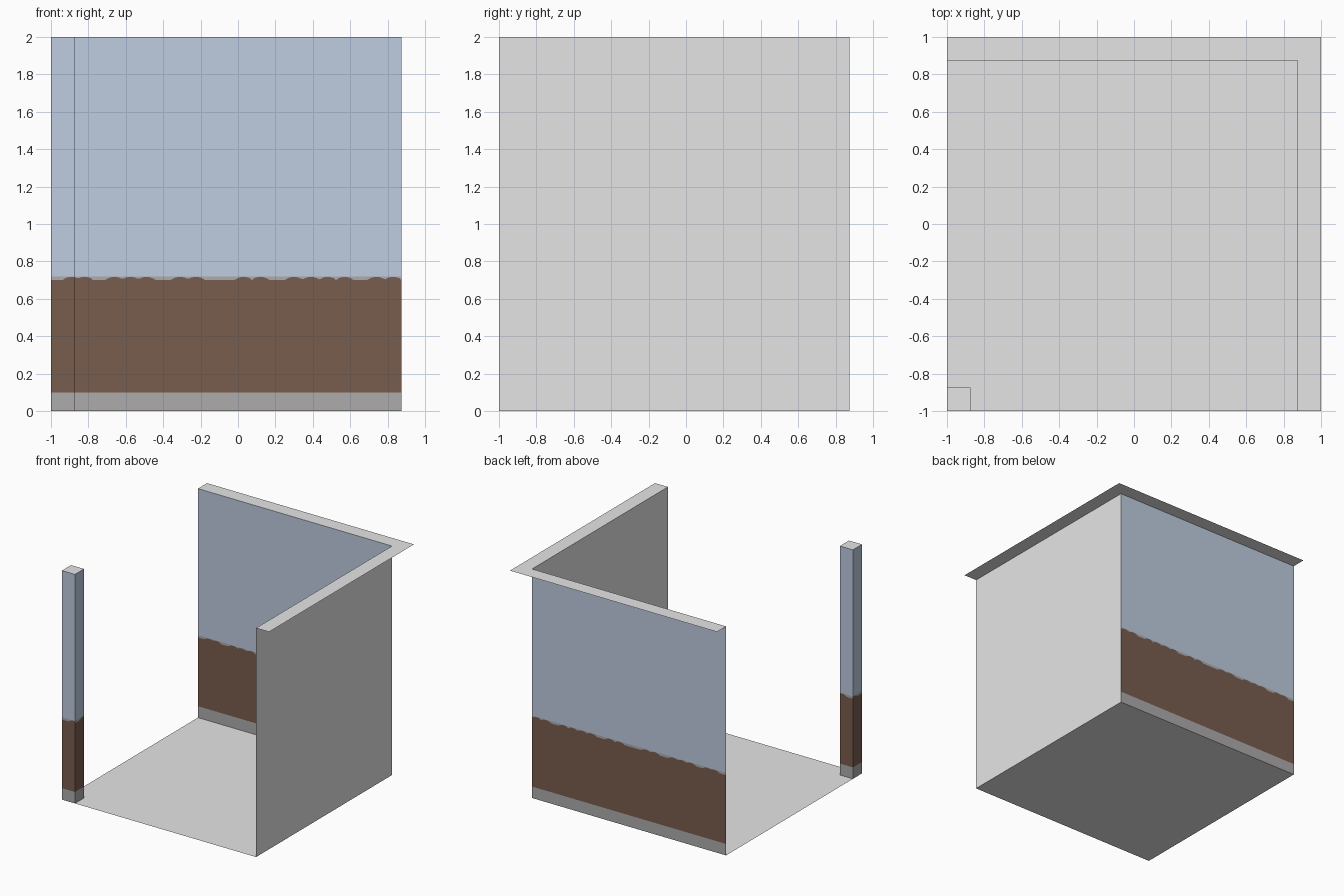
import bpy, bmesh

if "Cube" in bpy.data.objects:
    bpy.data.objects.remove(bpy.data.objects["Cube"])

IN, OUT = 0.875, 1.0   # inner wall line and outer edge
H = 2.0


def material(name, rgb):
    lin = [((c / 255 + 0.055) / 1.055) ** 2.4 for c in rgb]
    m = bpy.data.materials.new(name)
    m.diffuse_color = (*lin, 1)
    m.use_nodes = True
    m.node_tree.nodes["Principled BSDF"].inputs["Base Color"].default_value = m.diffuse_color
    return m


plain = material("plain_light_grey", (229, 229, 229))
stone = material("skirting_grey", (173, 171, 171))
wood = material("brown_panel", (121, 93, 79))
paint = material("pale_blue_paint", (191, 204, 224))

# centres of the small bumps along the top of the brown panelling
BUMPS = [-0.89, -0.82, -0.66, -0.575, -0.49, -0.31, -0.225, 0.03, 0.12,
         0.3, 0.39, 0.48, 0.57, 0.74, 0.83]


def panel_top(t):
    d = min(abs(t - b) for b in BUMPS) / 0.045
    return 0.70 + 0.017 * max(0.0, 1 - d * d) ** 0.7


def finish(name, bm, mats):
    bmesh.ops.remove_doubles(bm, verts=bm.verts, dist=1e-5)
    me = bpy.data.meshes.new(name)
    bm.to_mesh(me)
    bm.free()
    for m in mats:
        me.materials.append(m)
    ob = bpy.data.objects.new(name, me)
    bpy.context.collection.objects.link(ob)
    return ob


def quad(bm, pts, mi=0):
    f = bm.faces.new([bm.verts.new(p) for p in pts])
    f.material_index = mi


def striped_wall(bm, a, b, steps):
    """Upright sheet from a to b: skirting, brown panel, trim, paint."""
    cols = []
    for i in range(steps + 1):
        k = i / steps
        x, y = a[0] + (b[0] - a[0]) * k, a[1] + (b[1] - a[1]) * k
        t = x if abs(b[0] - a[0]) > abs(b[1] - a[1]) else y
        cols.append([(x, y, z) for z in (0, 0.1, panel_top(t), 0.72, H)])
    for l, r in zip(cols, cols[1:]):
        for j, mi in enumerate((1, 2, 1, 3)):
            quad(bm, [l[j], r[j], r[j + 1], l[j + 1]], mi)


mats = [plain, stone, wood, paint]

# floor sheet
bm = bmesh.new()
quad(bm, [(-OUT, -OUT, 0), (IN, -OUT, 0), (IN, IN, 0), (-OUT, IN, 0)])
finish("floor", bm, [plain])

# back wall, facing the room
bm = bmesh.new()
striped_wall(bm, (-OUT, IN), (IN, IN), 150)
finish("back_wall", bm, mats)

# plain right wall, facing the room
bm = bmesh.new()
quad(bm, [(IN, IN, 0), (IN, -OUT, 0), (IN, -OUT, H), (IN, IN, H)])
finish("right_wall", bm, [plain])

# flat L-shaped cap over both walls
bm = bmesh.new()
quad(bm, [(-OUT, IN, H), (IN, IN, H), (OUT, OUT, H), (-OUT, OUT, H)])
quad(bm, [(IN, -OUT, H), (OUT, -OUT, H), (OUT, OUT, H), (IN, IN, H)])
finish("wall_cap", bm, [plain])

# corner pillar with the same stripes on four sides and a plain top
bm = bmesh.new()
ring = [(-OUT, -OUT), (-IN, -OUT), (-IN, -IN), (-OUT, -IN)]
for a, b in zip(ring, ring[1:] + ring[:1]):
    striped_wall(bm, a, b, 10)
quad(bm, [(x, y, H) for x, y in ring])
finish("corner_pillar", bm, mats)
